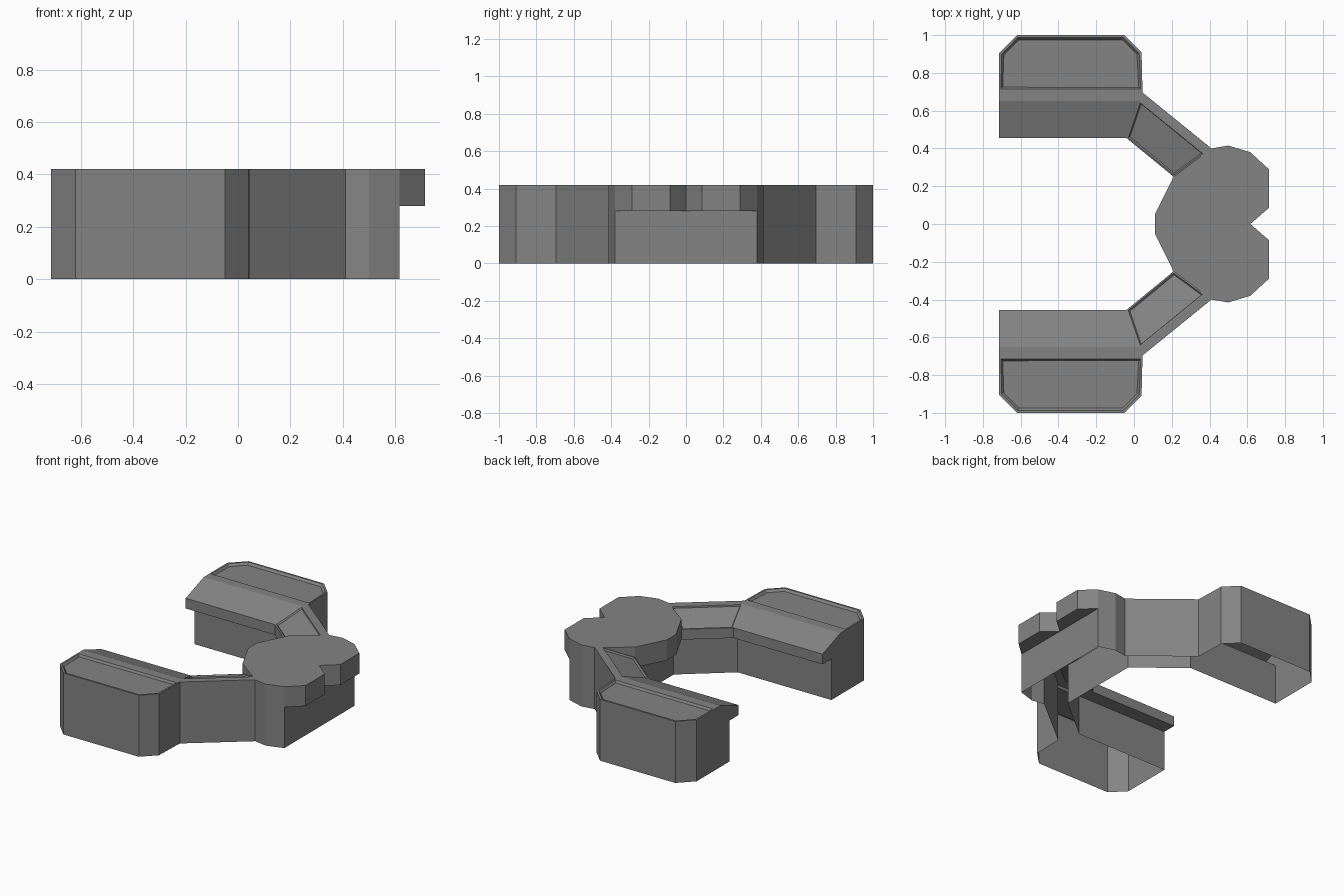
import bpy
import bmesh

if "Cube" in bpy.data.objects:
    bpy.data.objects.remove(bpy.data.objects["Cube"])

TOP, LIP, SOFFIT = 0.42, 0.35, 0.28
XE, XW = 0.714, 0.616  # overall half length, rear wall of the hub

grey = bpy.data.materials.new("dark_grey")
grey.diffuse_color = (0.23, 0.23, 0.23, 1)
grey.use_nodes = True
grey.node_tree.nodes["Principled BSDF"].inputs["Base Color"].default_value = grey.diffuse_color


class Shell:
    """Open-bottomed half shell, mirrored across y = 0."""

    def __init__(self, name):
        self.name, self.bm = name, bmesh.new()

    def face(self, pts):
        return self.bm.faces.new([self.bm.verts.new(p) for p in pts])

    def flat(self, pts, z):
        return self.face([(x, y, z) for x, y in pts])

    def band(self, row_a, za, row_b, zb):
        return [self.face([(*row_a[i], za), (*row_a[i + 1], za),
                           (*row_b[i + 1], zb), (*row_b[i], zb)])
                for i in range(len(row_a) - 1)]

    def wall(self, row, z0, z1):
        self.band(row, z0, row, z1)

    def sink(self, face, rim, slope, depth):
        """Sunken panel: flat rim, then a sloped step down."""
        self.bm.normal_update()
        bmesh.ops.inset_individual(self.bm, faces=[face], thickness=rim)
        bmesh.ops.inset_individual(self.bm, faces=[face], thickness=slope, depth=-depth)

    def finish(self):
        bm = self.bm
        bmesh.ops.remove_doubles(bm, verts=bm.verts, dist=0.0005)
        bmesh.ops.recalc_face_normals(bm, faces=bm.faces)
        roof = max(bm.faces, key=lambda f: f.calc_center_median().z)
        if roof.normal.z < 0:
            bmesh.ops.reverse_faces(bm, faces=bm.faces)
        me = bpy.data.meshes.new(self.name)
        bm.to_mesh(me)
        bm.free()
        me.materials.append(grey)
        ob = bpy.data.objects.new(self.name, me)
        bpy.context.collection.objects.link(ob)
        m = ob.modifiers.new("mirror", 'MIRROR')
        m.use_axis = (False, True, False)
        return ob


def row(d):
    """Line along arm and connector, d measured outward from the inner lip."""
    k = d / 0.24
    return [(-XE, 0.455 + d), (-0.04 + 0.36 * d, 0.455 + d),
            (0.21 + 0.20 * k, 0.25 + 0.15 * k)]


inner, foot, ridge, outer = row(0), row(0.095), row(0.195), row(0.24)
foot[2] = (0.30, 0.296)

# Straight arm and diagonal connector
wing = Shell("wings")
wing.wall(foot, 0, SOFFIT)
wing.band(foot, SOFFIT, inner, SOFFIT)
wing.wall(inner, SOFFIT, LIP)
slopes = wing.band(inner, LIP, ridge, TOP)
wing.band(ridge[1:], TOP, outer[1:], TOP)
wing.wall([(-XE, 0.905), (-0.62, 1), (-0.05, 1), (0.04, 0.91)] + outer[1:], 0, TOP)
# Flat end of the arm
wing.face([(-XE, y, z) for y, z in
           [(0.455, SOFFIT), (0.455, LIP), (0.65, TOP), (0.705, TOP),
            (0.905, TOP), (0.905, 0), (0.55, 0), (0.55, SOFFIT)]])
# Roof and connector slope with sunken panels
wing.flat([ridge[0], ridge[1], outer[1], (0.045, 0.705), (-XE, 0.705)], TOP)
roof = wing.flat([(-XE, 0.705), (0.045, 0.705), (0.04, 0.91),
                  (-0.05, 1), (-0.62, 1), (-XE, 0.905)], TOP)
wing.sink(roof, 0.014, 0.013, 0.015)
wing.sink(slopes[1], 0.010, 0.008, 0.010)
wing.finish()

# Central hub: overhanging two-lobed slab on a recessed base
hub = Shell("hub")
lobe = [(XW, 0.38), (XE, 0.29), (XE, 0.085), (XW, 0)]
front = [(0.11, 0), (0.11, 0.05), (0.21, 0.25)]
base = [(foot[2][0], 0), foot[2]]
side = [(0.41, 0.40), (0.50, 0.415), (XW, 0.38)]
hub.flat(front + side + lobe[1:], TOP)
hub.wall(front, SOFFIT, TOP)
hub.flat(front + base[::-1], SOFFIT)
hub.wall(base, 0, SOFFIT)
hub.wall(side, 0, TOP)
hub.wall(lobe, SOFFIT, TOP)
hub.flat(lobe, SOFFIT)
hub.wall([lobe[0], lobe[3]], 0, SOFFIT)
# Step between the connector slope and the hub roof
hub.face([(*inner[2], LIP), (*ridge[2], TOP), (*inner[2], TOP)])
hub.finish()
